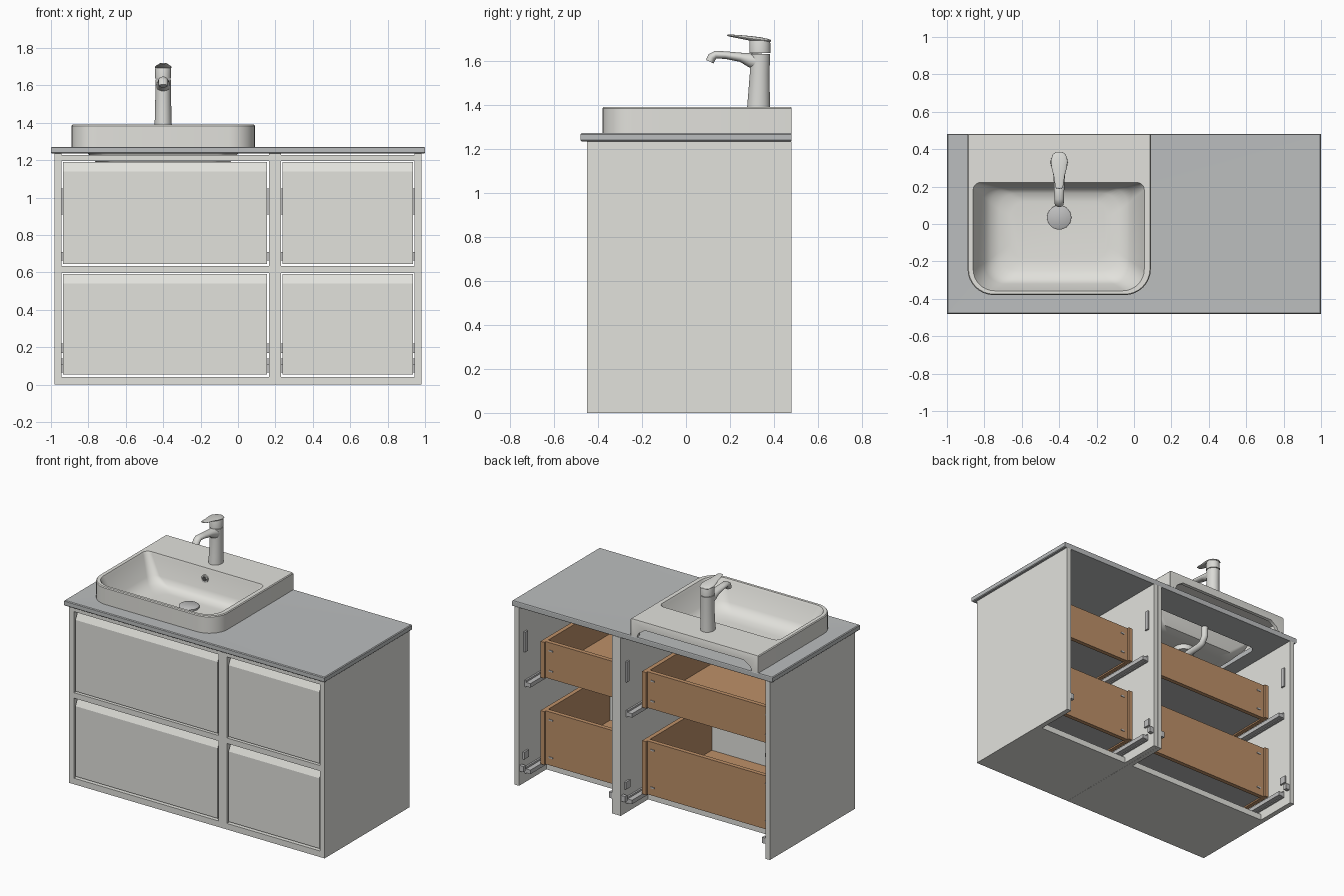
import bpy, bmesh, math
from mathutils import Vector


def material(name, rgb):
    m = bpy.data.materials.new(name)
    m.diffuse_color = (*rgb, 1)
    return m


WHITE = material("cabinet_white", (0.76, 0.76, 0.72))
CERAMIC = material("basin_ceramic", (0.76, 0.755, 0.715))
STONE = material("counter_grey", (0.50, 0.515, 0.52))
WOOD = material("drawer_wood", (0.51, 0.28, 0.14))
METAL = material("slide_metal", (0.52, 0.52, 0.52))
CHROME = material("tap_metal", (0.70, 0.70, 0.67))
PLATE = material("drawer_base_grey", (0.45, 0.45, 0.45))
DARK = material("dark_hole", (0.08, 0.08, 0.08))


def finish(name, bm, mat, smooth=None):
    bmesh.ops.recalc_face_normals(bm, faces=bm.faces)
    me = bpy.data.meshes.new(name)
    bm.to_mesh(me)
    bm.free()
    me.materials.append(mat)
    ob = bpy.data.objects.new(name, me)
    bpy.context.collection.objects.link(ob)
    if smooth:
        smooth_by(ob, smooth)
    return ob


def smooth_by(ob, degrees):
    bpy.ops.object.select_all(action='DESELECT')
    ob.select_set(True)
    bpy.context.view_layer.objects.active = ob
    bpy.ops.object.shade_smooth_by_angle(angle=math.radians(degrees))


def boxes(name, mat, *items):
    """Each item is x0, x1, y0, y1, z0, z1."""
    bm = bmesh.new()
    for x0, x1, y0, y1, z0, z1 in items:
        vs = bmesh.ops.create_cube(bm, size=1)["verts"]
        for v in vs:
            v.co = (x1 if v.co.x > 0 else x0, y1 if v.co.y > 0 else y0, z1 if v.co.z > 0 else z0)
    return finish(name, bm, mat)


def loft(name, loops, mat, caps=True, closed=False, smooth=None):
    bm = bmesh.new()
    rings = [[bm.verts.new(p) for p in lp] for lp in loops]
    pairs = list(zip(rings, rings[1:])) + ([(rings[-1], rings[0])] if closed else [])
    for a, b in pairs:
        for i in range(len(a)):
            j = (i + 1) % len(a)
            bm.faces.new((a[i], a[j], b[j], b[i]))
    if caps:
        bm.faces.new(rings[0])
        bm.faces.new(rings[-1])
    bmesh.ops.remove_doubles(bm, verts=bm.verts, dist=1e-5)
    return finish(name, bm, mat, smooth)


def rrect(x0, x1, y0, y1, z, rf=0.0, rb=0.0, n=8):
    """Rectangle loop with front corner radius rf and back corner radius rb."""
    pts = []
    for cx, cy, r, a0 in ((x0 + rf, y0 + rf, rf, 180), (x1 - rf, y0 + rf, rf, 270),
                          (x1 - rb, y1 - rb, rb, 0), (x0 + rb, y1 - rb, rb, 90)):
        for k in range(n + 1):
            a = math.radians(a0 + 90 * k / n)
            pts.append((cx + r * math.cos(a), cy + r * math.sin(a), z))
    return pts


def tube(name, stations, mat, x=-0.4, n=28):
    """Oval sections (y, z, half width, half thickness) swept in the plane of x."""
    loops = []
    for i, (y, z, rx, rn) in enumerate(stations):
        a, b = stations[max(i - 1, 0)], stations[min(i + 1, len(stations) - 1)]
        t = Vector((0, b[0] - a[0], b[1] - a[1])).normalized()
        nrm = Vector((0, -t.z, t.y))
        loops.append([Vector((x, y, z)) + Vector((rx * math.cos(q), 0, 0)) + nrm * rn * math.sin(q)
                      for q in (2 * math.pi * k / n for k in range(n))])
    return loft(name, loops, mat, smooth=40)


# Cabinet carcasses
boxes("side_panels", WHITE, *[(a, b, -0.45, 0.48, 0, 1.235) for a, b in
      ((-0.98, -0.945), (0.165, 0.197), (0.198, 0.23), (0.945, 0.98))])
BAYS = {"left": (-0.945, 0.165), "right": (0.23, 0.945)}
for side, (a, b) in BAYS.items():
    boxes(side + "_bottom_panel", WHITE, (a, b, -0.45, 0.18, 0, 0.042))
    boxes(side + "_front_rails", WHITE, (a, b, -0.45, -0.41, 0.597, 0.635),
          (a, b, -0.45, -0.41, 1.197, 1.227))
    # Wall hangers and brackets on the inner faces
    fittings = []
    for x, s in ((a, 1), (b, -1)):
        for t, y0, y1, z0, z1 in ((0.012, 0.40, 0.43, 0.91, 1.05), (0.012, 0.39, 0.44, 0.17, 0.22),
                                  (0.03, 0.45, 0.475, 0.10, 0.14)):
            fittings.append((min(x, x + s * t), max(x, x + s * t), y0, y1, z0, z1))
    boxes(side + "_wall_fittings", METAL, *fittings)

    # Drawers: sloped-top front, wooden box, base plate and slides
    for level, z0, z1, w0, w1 in (("lower", 0.055, 0.592, 0.10, 0.47), ("upper", 0.645, 1.19, 0.70, 0.95)):
        name = side + "_" + level
        prof = ((-0.445, z0), (-0.412, z0), (-0.412, z1), (-0.42, z1), (-0.445, z1 - 0.05))
        loft(name + "_drawer_front", [[(x, y, z) for y, z in prof] for x in (a + 0.009, b - 0.009)], WHITE)
        l, r = a + 0.045, b - 0.045
        boxes(name + "_drawer_box", WOOD, (l, l + 0.03, -0.412, 0.31, w0, w1),
              (r - 0.03, r, -0.412, 0.31, w0, w1), (l + 0.03, r - 0.03, 0.265, 0.295, w0, w1),
              (l + 0.03, r - 0.03, -0.412, 0.265, w0 + 0.02, w0 + 0.035))
        boxes(name + "_drawer_base", PLATE, (l + 0.03, r - 0.03, -0.412, 0.265, w0 + 0.01, w0 + 0.02))
        boxes(name + "_slides", METAL, (a, a + 0.012, -0.41, 0.42, w0 - 0.035, w0 + 0.01),
              (a + 0.012, a + 0.045, -0.41, 0.42, w0 - 0.03, w0 - 0.002),
              (b - 0.012, b, -0.41, 0.42, w0 - 0.035, w0 + 0.01),
              (b - 0.045, b - 0.012, -0.41, 0.42, w0 - 0.03, w0 - 0.002))
        # Cam fittings on the drawer back
        boxes(name + "_back_fittings", METAL, *[(x - 0.014, x + 0.014, 0.295, 0.299, z, z + 0.01)
              for x in (l + 0.07, r - 0.07) for z in (w0 + 0.05, w1 - 0.06)])

# Countertop with an opening for the bowl
HOLE = (-0.84, 0.04, -0.35, 0.25)
loft("countertop", [rrect(*HOLE, 1.27, 0.1, 0.05), rrect(-0.995, 0.995, -0.475, 0.478, 1.272),
                    rrect(-1, 1, -0.48, 0.48, 1.267), rrect(-1, 1, -0.48, 0.48, 1.24),
                    rrect(-0.995, 0.995, -0.475, 0.478, 1.235), rrect(*HOLE, 1.235, 0.1, 0.05)],
     STONE, caps=False, closed=True)

# Basin: inner bowl, rim, outer wall, hollow underside
basin = loft("basin", [
    rrect(-0.66, -0.14, -0.19, 0.12, 1.188, 0.08, 0.08),
    rrect(-0.72, -0.08, -0.25, 0.165, 1.195, 0.10, 0.09),
    rrect(-0.765, -0.035, -0.295, 0.188, 1.215, 0.11, 0.08),
    rrect(-0.80, 0.0, -0.32, 0.20, 1.25, 0.11, 0.06),
    rrect(-0.852, 0.047, -0.350, 0.218, 1.375, 0.11, 0.04),
    rrect(-0.86, 0.055, -0.357, 0.222, 1.39, 0.115, 0.04),
    rrect(-0.885, 0.085, -0.375, 0.478, 1.39, 0.135, 0.004),
    rrect(-0.89, 0.09, -0.38, 0.48, 1.384, 0.14, 0.004),
    rrect(-0.89, 0.09, -0.38, 0.48, 1.271, 0.14, 0.004),
    rrect(-0.87, 0.07, -0.365, 0.455, 1.271, 0.125, 0.004),
    rrect(-0.87, 0.07, -0.365, 0.455, 1.36, 0.125, 0.004),
    rrect(-0.864, 0.062, -0.361, 0.235, 1.36, 0.12, 0.04),
    rrect(-0.815, 0.015, -0.335, 0.215, 1.25, 0.11, 0.06),
    rrect(-0.75, -0.05, -0.28, 0.18, 1.18, 0.10, 0.09),
    rrect(-0.68, -0.12, -0.2, 0.13, 1.165, 0.08, 0.08)], CERAMIC)

# Trapezoid notch through the back wall of the basin
notch = ((-0.85, 1.25), (0.05, 1.25), (0.03, 1.30), (-0.02, 1.335), (-0.78, 1.335), (-0.83, 1.30))
cutter = loft("notch_cutter", [[(x, y, z) for x, z in notch] for y in (0.42, 0.52)], CERAMIC)
cutter.hide_render = True
mod = basin.modifiers.new("notch", 'BOOLEAN')
mod.operation, mod.solver, mod.object = 'DIFFERENCE', 'EXACT', cutter
bpy.context.view_layer.objects.active = basin
bpy.ops.object.modifier_apply(modifier=mod.name)
bpy.data.objects.remove(cutter)
smooth_by(basin, 35)

# Drain, overflow and waste pipe
tube("drain_cover", [(0.035, 1.185, 0.065, 0.065), (0.035, 1.200, 0.065, 0.065),
                     (0.035, 1.205, 0.058, 0.058)], METAL)
tube("drain_tail", [(0.035, 1.17, 0.07, 0.07), (0.035, 1.13, 0.07, 0.07),
                    (0.035, 1.125, 0.04, 0.04), (0.035, 1.09, 0.04, 0.04)], CHROME)
tube("overflow_ring", [(0.23, 1.32, 0.026, 0.026), (0.202, 1.32, 0.026, 0.026)], CHROME)
tube("overflow_hole", [(0.21, 1.32, 0.016, 0.016), (0.200, 1.32, 0.016, 0.016)], DARK)
tube("overflow_pipe", [(0.255, 1.33, 0.022, 0.022), (0.25, 1.17, 0.022, 0.022), (0.225, 1.13, 0.022, 0.022),
                       (0.19, 1.118, 0.022, 0.022), (0.05, 1.11, 0.022, 0.022)], CHROME)

# Tap: body, spout, cap and lever
tube("tap_body", [(0.33, 1.388, 0.046, 0.052), (0.332, 1.45, 0.044, 0.049), (0.335, 1.54, 0.042, 0.045),
                  (0.336, 1.632, 0.042, 0.046)], CHROME)
tube("tap_spout", [(0.335, 1.595, 0.04, 0.042), (0.29, 1.605, 0.036, 0.032), (0.25, 1.617, 0.03, 0.021),
                   (0.18, 1.627, 0.027, 0.017), (0.135, 1.629, 0.025, 0.018), (0.118, 1.618, 0.025, 0.02),
                   (0.108, 1.597, 0.024, 0.019)], CHROME)
tube("tap_cap", [(0.336, 1.636, 0.043, 0.048), (0.336, 1.69, 0.043, 0.047),
                 (0.336, 1.698, 0.040, 0.044)], CHROME)
tube("tap_lever", [(0.386, 1.692, 0.016, 0.004), (0.372, 1.693, 0.035, 0.008), (0.34, 1.697, 0.045, 0.011),
                   (0.30, 1.702, 0.041, 0.011), (0.26, 1.708, 0.030, 0.009), (0.20, 1.716, 0.021, 0.005),
                   (0.188, 1.718, 0.014, 0.003)], CHROME)
